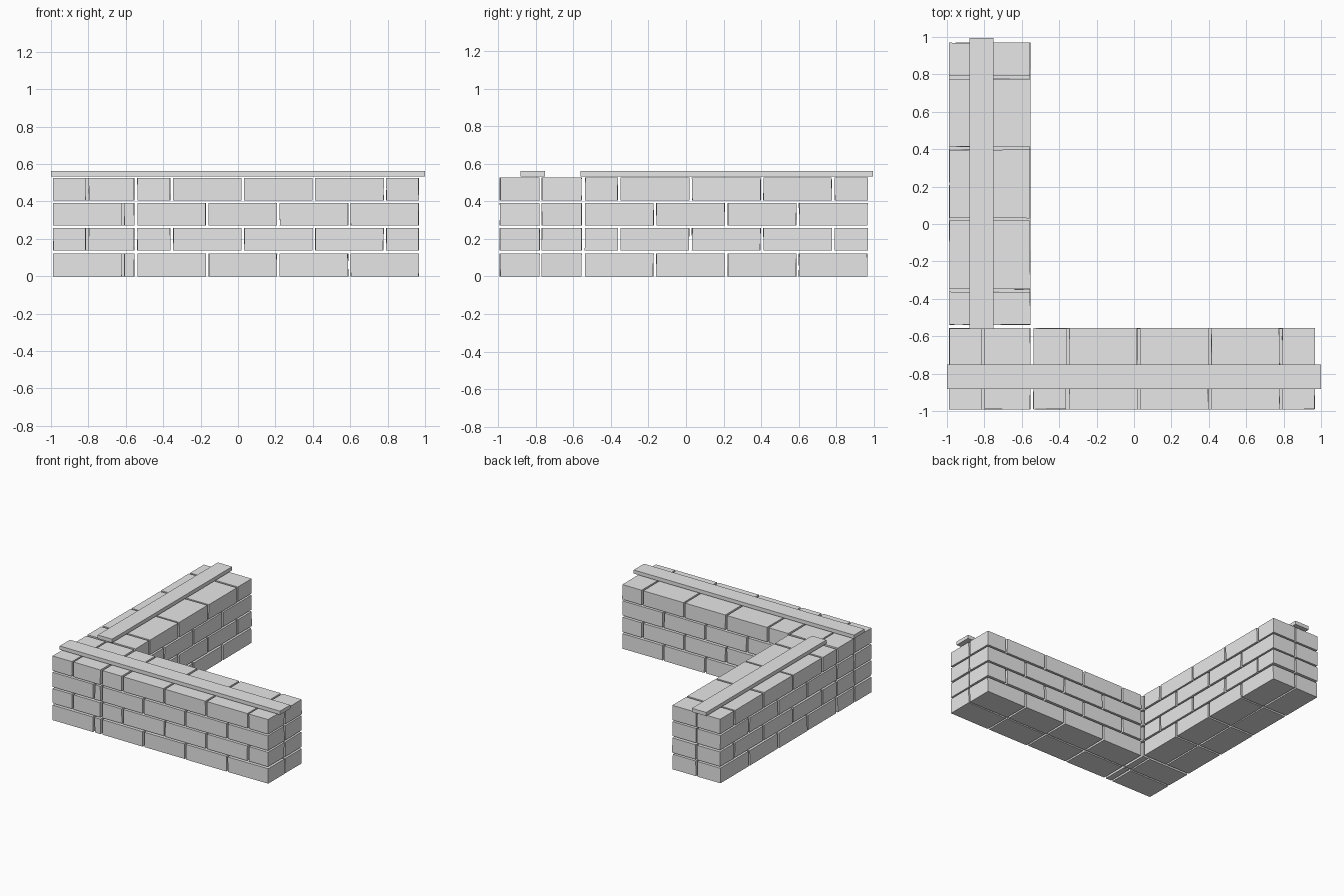
import bpy, bmesh, random
from mathutils import Vector

random.seed(4)
if "Cube" in bpy.data.objects:
    bpy.data.objects.remove(bpy.data.objects["Cube"], do_unlink=True)

grey = bpy.data.materials.new("stone grey")
grey.use_nodes = True
grey.diffuse_color = (0.8, 0.8, 0.8, 1)
grey.node_tree.nodes["Principled BSDF"].inputs["Base Color"].default_value = (0.8, 0.8, 0.8, 1)

BRICK, PITCH = 0.365, 0.38           # brick length, and length plus joint
GAP = PITCH - BRICK
COURSE_Z = [(0, 0.123), (0.138, 0.258), (0.272, 0.392), (0.405, 0.526)]


def add_box(bm, lo, hi, wobble=0.0):
    """Box between two corners, with slightly uneven side faces."""
    lo, hi = Vector(lo), Vector(hi)
    for v in bmesh.ops.create_cube(bm, size=1)["verts"]:
        v.co = Vector(lo[i] + (v.co[i] + 0.5) * (hi[i] - lo[i]) for i in range(3))
        v.co.x += random.uniform(-wobble, wobble)
        v.co.y += random.uniform(-wobble, wobble)


def make_object(name, bm):
    mesh = bpy.data.meshes.new(name)
    bm.to_mesh(mesh)
    bm.free()
    mesh.materials.append(grey)
    obj = bpy.data.objects.new(name, mesh)
    bpy.context.collection.objects.link(obj)
    return obj


def brick_run(name, start, end, rows, along_y=False):
    """Running bond between start and end, two bricks thick."""
    bm = bmesh.new()
    for course, (z0, z1) in enumerate(COURSE_Z):
        pos = start
        length = BRICK if course % 2 == 0 else (BRICK - GAP) / 2
        while pos < end - 0.02:
            stop = min(pos + length, end)
            for a, b in rows:
                if along_y:
                    add_box(bm, (a, pos, z0), (b, stop, z1), 0.002)
                else:
                    add_box(bm, (pos, a, z0), (stop, b, z1), 0.002)
            pos = stop + GAP
            length = BRICK
    return make_object(name, bm)


def plank(name, lo, hi):
    bm = bmesh.new()
    add_box(bm, lo, hi)
    return make_object(name, bm)


# Brick walls: corner block, front wall and side wall
front_rows = [(-0.991, -0.781), (-0.768, -0.557)]
side_rows = [(-0.988, -0.779), (-0.766, -0.555)]
brick_run("corner_bricks", -0.988, -0.555, front_rows)
brick_run("front_wall_bricks", -0.537, 0.967, front_rows)
brick_run("side_wall_bricks", -0.538, 0.969, side_rows, along_y=True)

# Flat planks along the wall tops
plank("front_top_plank", (-1, -0.883, 0.533), (1, -0.75, 0.563))
plank("side_top_plank", (-0.88, -0.562, 0.533), (-0.75, 0.995, 0.563))
